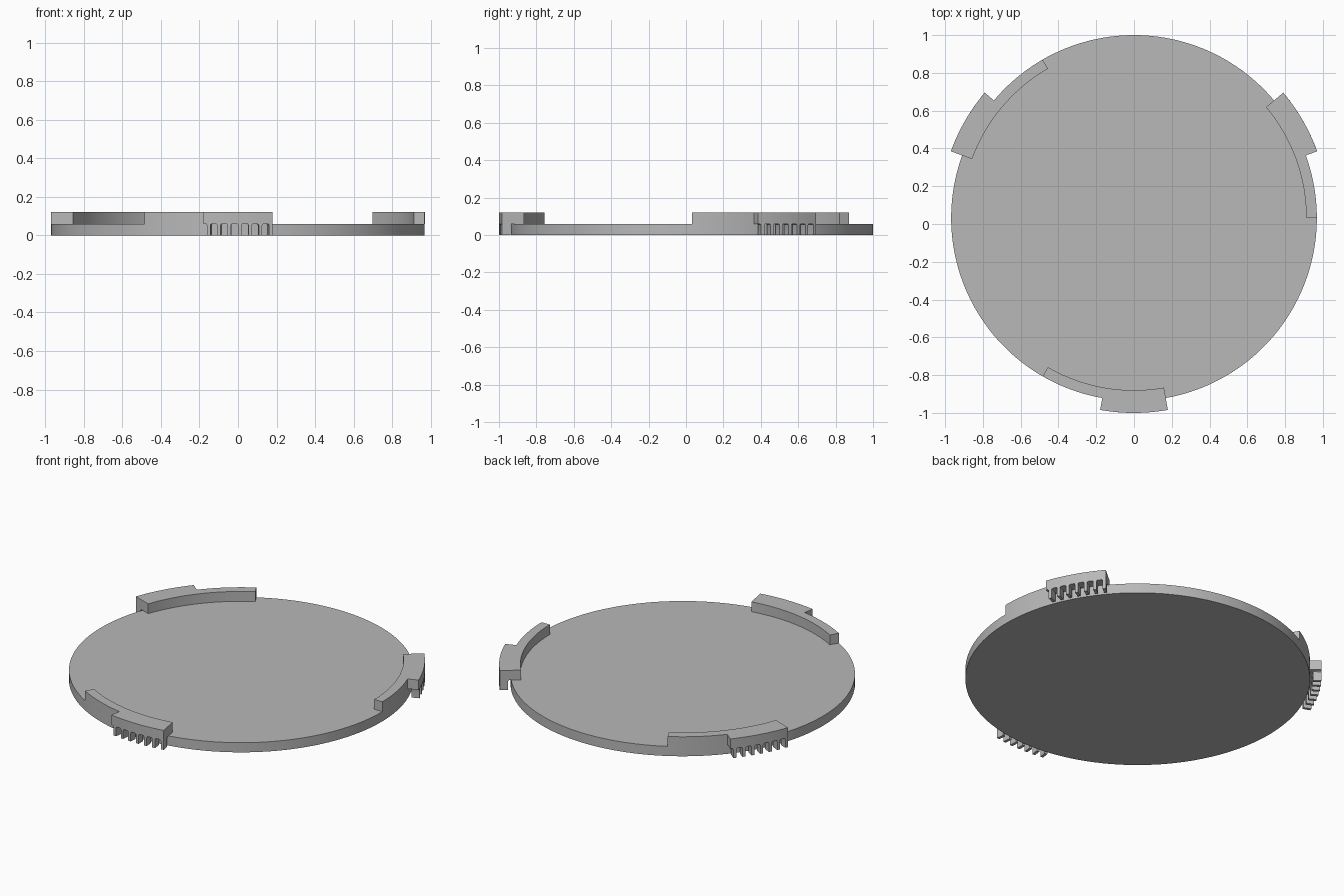
import bpy, bmesh
from math import sin, cos, radians, degrees, pi

cube = bpy.data.objects.get("Cube")
if cube:
    bpy.data.objects.remove(cube)

CY = 0.032            # disc centre offset in y
R_DISC, R_IN, R_OUT = 0.968, 0.912, 1.032
R_TOOTH = 0.986       # inner face of the teeth
Z_DISC, Z_TOP = 0.06, 0.121

grey = bpy.data.materials.new("light_grey")
grey.use_nodes = True
colour = (0.48, 0.48, 0.48, 1)
grey.diffuse_color = colour
grey.node_tree.nodes["Principled BSDF"].inputs["Base Color"].default_value = colour


def polar(r, deg, z):
    a = radians(deg)
    return (r * cos(a), r * sin(a) + CY, z)


def arc(r, start, end, step=2):
    n = max(1, round(abs(end - start) / step))
    return [(r, start + (end - start) * i / n) for i in range(n + 1)]


def loft(bm, rings):
    """Skin a stack of equal closed rings and cap both ends."""
    loops = [[bm.verts.new(p) for p in ring] for ring in rings]
    for low, high in zip(loops, loops[1:]):
        for i in range(len(low)):
            j = (i + 1) % len(low)
            bm.faces.new((low[i], low[j], high[j], high[i]))
    bm.faces.new(loops[0][::-1])
    bm.faces.new(loops[-1])


def finish(bm, name):
    bmesh.ops.recalc_face_normals(bm, faces=bm.faces[:])
    mesh = bpy.data.meshes.new(name)
    bm.to_mesh(mesh)
    bm.free()
    ob = bpy.data.objects.new(name, mesh)
    bpy.context.scene.collection.objects.link(ob)
    mesh.materials.append(grey)
    bpy.ops.object.select_all(action="DESELECT")
    ob.select_set(True)
    bpy.context.view_layer.objects.active = ob
    bpy.ops.object.shade_smooth_by_angle(angle=radians(30))


def prism(name, outline, z0, z1):
    bm = bmesh.new()
    loft(bm, [[polar(r, a, z) for r, a in outline] for z in (z0, z1)])
    finish(bm, name)


# Base disc
prism("base_disc", arc(R_DISC, 0, 360)[:-1], 0, Z_DISC)

for label, start in (("front", 240), ("left", 0), ("right", 120)):
    end, mid = start + 40, start + 20
    # Raised rim segment with a wider grip block on its second half
    outline = arc(R_DISC, start, mid) + arc(R_OUT, mid, end) + arc(R_IN, end, start)
    prism(label + "_rim_grip", outline, Z_DISC, Z_TOP)

    # Comb of thin teeth under the overhang, with small fillets at the roots
    bm = bmesh.new()
    fillet = 0.008
    levels = [(0, 0)] + [(Z_DISC - fillet * (1 - sin(t)), fillet * (1 - cos(t)))
                         for t in (0, pi / 6, pi / 3, pi / 2)]
    for k in range(7):
        high = end - 3 * k
        rings = []
        for z, grow in levels:
            g = degrees(grow)
            a0, a1 = high - 1 - g, min(high + g, end)
            r0 = R_TOOTH - grow
            rings.append([polar(r, a, z) for r, a in
                          ((r0, a0), (R_OUT, a0), (R_OUT, a1), (r0, a1))])
        loft(bm, rings)
    finish(bm, label + "_grip_teeth")
